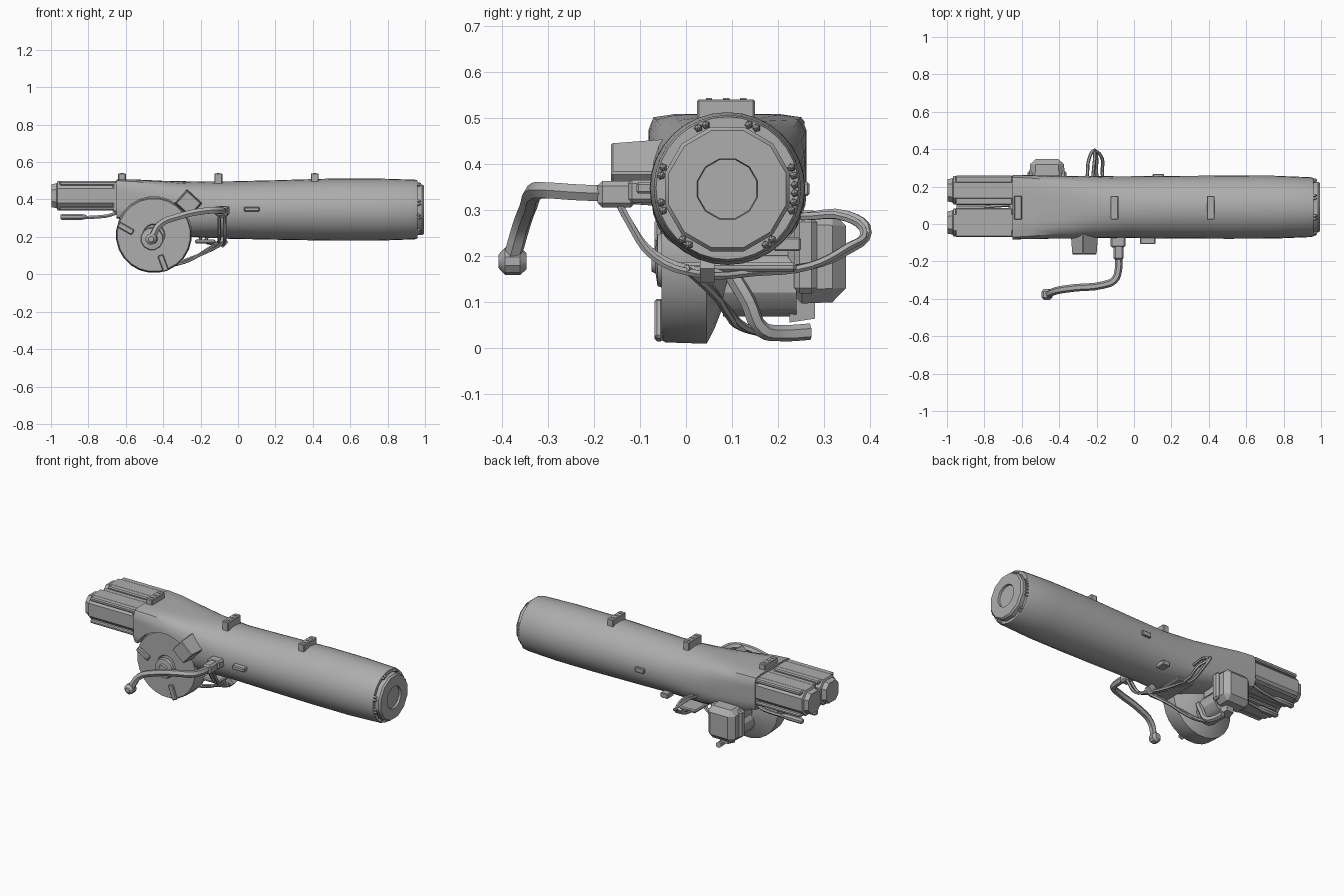
import bpy, bmesh, math
from mathutils import Vector, Matrix

cube = bpy.data.objects.get("Cube")
if cube:
    bpy.data.objects.remove(cube, do_unlink=True)

grey = bpy.data.materials.new("plain_grey")
grey.use_nodes = True
COLOUR = (0.42, 0.42, 0.42, 1)
grey.diffuse_color = COLOUR
grey.node_tree.nodes["Principled BSDF"].inputs["Base Color"].default_value = COLOUR


def finish(name, bm, smooth=True):
    bmesh.ops.remove_doubles(bm, verts=bm.verts, dist=1e-5)
    bmesh.ops.recalc_face_normals(bm, faces=bm.faces)
    mesh = bpy.data.meshes.new(name)
    bm.to_mesh(mesh)
    bm.free()
    mesh.materials.append(grey)
    ob = bpy.data.objects.new(name, mesh)
    bpy.context.collection.objects.link(ob)
    if smooth:
        activate(ob)
        bpy.ops.object.shade_smooth_by_angle(angle=math.radians(30))
    return ob


def activate(ob):
    bpy.ops.object.select_all(action='DESELECT')
    ob.select_set(True)
    bpy.context.view_layer.objects.active = ob


def loft(name, rings, smooth=True):
    """Skin a list of equal-sized closed rings and cap both ends."""
    bm = bmesh.new()
    loops = [[bm.verts.new(p) for p in ring] for ring in rings]
    n = len(loops[0])
    for a, b in zip(loops, loops[1:]):
        for i in range(n):
            j = (i + 1) % n
            bm.faces.new((a[i], a[j], b[j], b[i]))
    bm.faces.new(loops[0])
    bm.faces.new(loops[-1])
    return finish(name, bm, smooth)


def lathe(name, profile, centre, axis, n=24, smooth=True):
    """Turn (radius, offset) pairs about the x or y axis."""
    rings = []
    for r, h in profile:
        ring = []
        for i in range(n):
            t = math.tau * (i + 0.5) / n
            u, v = r * math.cos(t), r * math.sin(t)
            ring.append(Vector(centre) + Vector((h, u, v) if axis == 'x' else (u, h, v)))
        rings.append(ring)
    return loft(name, rings, smooth)


def box(name, lo, hi, tilt=0, bevel=0.0, taper=1.0):
    """Box between two corners, tilted about y, with its +y end tapered."""
    lo, hi = Vector(lo), Vector(hi)
    size = hi - lo
    bm = bmesh.new()
    bmesh.ops.create_cube(bm, size=1)
    for v in bm.verts:
        k = taper if v.co.y > 0 else 1
        v.co = Vector((v.co.x * size.x * k, v.co.y * size.y, v.co.z * size.z * k))
    if bevel:
        bmesh.ops.bevel(bm, geom=bm.edges[:], offset=bevel, segments=1, affect='EDGES')
    bmesh.ops.transform(bm, verts=bm.verts, matrix=Matrix.Translation((lo + hi) / 2)
                        @ Matrix.Rotation(math.radians(tilt), 4, 'Y'))
    return finish(name, bm, False)


def tube(name, points, radius):
    """Smooth round pipe through the points."""
    curve = bpy.data.curves.new(name, 'CURVE')
    curve.dimensions = '3D'
    curve.bevel_depth = radius
    curve.bevel_resolution = 1
    curve.resolution_u = 4
    curve.use_fill_caps = True
    sp = curve.splines.new('BEZIER')
    sp.bezier_points.add(len(points) - 1)
    for bp, p in zip(sp.bezier_points, points):
        bp.co = p
        bp.handle_left_type = bp.handle_right_type = 'AUTO'
    ob = bpy.data.objects.new(name, curve)
    bpy.context.collection.objects.link(ob)
    curve.materials.append(grey)
    activate(ob)
    bpy.ops.object.convert(target='MESH')
    bpy.ops.object.shade_smooth_by_angle(angle=math.radians(50))
    return ob


YC, ZC = 0.09, 0.345

# Main barrel: round at the right, squaring off into a cowl at the left
sections = [  # x, top, bottom, half width, squareness
    (-0.65, 0.508, 0.30, 0.172, 10), (-0.55, 0.507, 0.27, 0.171, 7),
    (-0.40, 0.500, 0.235, 0.168, 4), (-0.25, 0.497, 0.20, 0.166, 2.7),
    (-0.05, 0.497, 0.19, 0.165, 2), (0.20, 0.503, 0.185, 0.167, 2),
    (0.50, 0.512, 0.18, 0.169, 2), (0.75, 0.512, 0.18, 0.168, 2),
    (0.945, 0.506, 0.187, 0.160, 2), (0.96, 0.502, 0.192, 0.155, 2)]
rings = []
for x, top, bottom, half, power in sections:
    ring = []
    for i in range(32):
        c, s = math.cos(math.tau * i / 32), math.sin(math.tau * i / 32)
        k = (abs(c) ** power + abs(s) ** power) ** (-1 / power)
        ring.append((x, YC + half * c * k, (top + bottom) / 2 + (top - bottom) / 2 * s * k))
    rings.append(ring)
barrel = loft("barrel", rings)

# Round pocket in the cowl for the drum
DRUM = (-0.45, 0, 0.21)
cutter = lathe("drum_cutter", [(0.205, -0.3), (0.205, -0.04)], DRUM, 'y', 24, False)
cutter.hide_render = True
cut = barrel.modifiers.new("pocket", 'BOOLEAN')
cut.operation = 'DIFFERENCE'
cut.object = cutter
activate(barrel)
bpy.ops.object.modifier_apply(modifier="pocket")
bpy.data.objects.remove(cutter, do_unlink=True)

# End cap with a recessed window and bolts in groups around the rim
lathe("end_cap", [(0, 0.982), (0.066, 0.982), (0.068, 0.995), (0.132, 0.995),
                  (0.140, 0.985), (0.140, 0.95)], (0, YC, ZC), 'x', 12)
for group in (15, 0, -15, 68, 112, 165, 195, 232, 308):
    for step in (-3.5, 3.5):
        a = math.radians(group + step)
        spot = (0.965, YC + 0.147 * math.cos(a), ZC + 0.147 * math.sin(a))
        lathe("cap_bolt", [(0.010, -0.01), (0.008, 0.005), (0.002, 0.013)], spot, 'x', 5, False)

# Twin chamfered pods at the left end, each with side ribs
for yc in (0.008, 0.180):
    pod = []
    for x, s in ((-0.64, 1), (-0.965, 1), (-0.97, 0.85), (-0.998, 0.78)):
        ring = []
        for u, v in ((1, 0.5), (0.55, 1), (-0.55, 1), (-1, 0.5),
                     (-1, -0.5), (-0.55, -1), (0.55, -1), (1, -0.5)):
            ring.append((x, yc + 0.076 * u * s, 0.42 + 0.078 * v * s))
        pod.append(ring)
    loft("end_pod", pod, False)
    for side in (-1, 1):
        y = yc + side * 0.058
        box("pod_rib", (-0.955, y - 0.02, 0.475), (-0.65, y + 0.02, 0.498), bevel=0.006)
        box("pod_lower_rib", (-0.955, y - 0.02, 0.34), (-0.65, y + 0.02, 0.36), bevel=0.006)
box("pod_collar", (-0.67, -0.07, 0.33), (-0.64, 0.25, 0.495), bevel=0.008)

# Mounting lugs along the top
for x in (-0.62, -0.105, 0.41):
    box("top_lug", (x - 0.021, 0.024, 0.47), (x + 0.021, 0.15, 0.54), bevel=0.004)
    for y in (0.05, 0.087, 0.124):
        bolt = box("lug_bolt", (x - 0.007, y - 0.007, 0.538), (x + 0.007, y + 0.007, 0.543))

# Drum, hub, shaft and gearbox underneath
lathe("drum", [(0, -0.045), (0.055, -0.045), (0.06, -0.053), (0.195, -0.053), (0.2, -0.045),
               (0.203, 0.045), (0.17, 0.062), (0.11, 0.085), (0.06, 0.105), (0, 0.105)], DRUM, 'y')
lathe("drum_hub", [(0.062, -0.05), (0.058, -0.062), (0.03, -0.066), (0.025, -0.075)], (-0.46, 0, 0.19), 'y', 12)
lathe("drum_shaft", [(0.075, 0.08), (0.075, 0.24)], (-0.45, 0, 0.14), 'y', 12)
box("gearbox", (-0.56, 0.222, 0.095), (-0.37, 0.348, 0.30), bevel=0.03, taper=0.95)
box("gearbox_band", (-0.57, 0.235, 0.118), (-0.36, 0.285, 0.285), bevel=0.012)
box("gearbox_bracket", (-0.53, 0.12, 0.2), (-0.40, 0.25, 0.30))
box("gearbox_foot", (-0.49, 0.225, 0.055), (-0.42, 0.28, 0.11), taper=0.7)
for x, z, tilt in ((-0.60, 0.245, 30), (-0.40, 0.06, 70)):
    box("drum_clip", (x - 0.045, -0.068, z - 0.016), (x + 0.045, -0.05, z + 0.016), tilt, 0.005)
tube("drum_outlet", [(-0.38, 0.1, 0.16), (-0.37, 0.135, 0.10), (-0.38, 0.165, 0.04),
                     (-0.40, 0.21, 0.032), (-0.41, 0.27, 0.035)], 0.018)

# Tilted housing and small plate on the front side
box("tilted_housing", (-0.315, -0.163, 0.335), (-0.215, -0.03, 0.425), 42, 0.004, 1.15)
box("side_plate", (0.032, -0.108, 0.335), (0.115, -0.05, 0.36), bevel=0.005)

# Crank handle with its bracket
box("handle_bracket", (-0.125, -0.125, 0.315), (-0.045, -0.05, 0.365), bevel=0.008)
box("handle_socket", (-0.11, -0.192, 0.305), (-0.055, -0.11, 0.362), bevel=0.01)
tube("handle", [(-0.083, -0.16, 0.335), (-0.083, -0.24, 0.338), (-0.105, -0.30, 0.342),
                (-0.17, -0.327, 0.34), (-0.32, -0.342, 0.308), (-0.42, -0.358, 0.265),
                (-0.46, -0.378, 0.195)], 0.020)
lathe("handle_knob", [(0.015, -0.032), (0.03, -0.018), (0.03, 0.014), (0.018, 0.028)],
      (-0.465, -0.375, 0.188), 'y', 10)

# Cables slung under the barrel and looping round the far side
for k, x in enumerate((-0.10, -0.07)):
    z = 0.008 * k
    tube("sling_cable", [(x, -0.16, 0.345), (x, -0.125, 0.275), (x, -0.07, 0.205 - z),
                         (x - 0.01, 0.03, 0.168 - z), (x - 0.07, 0.15, 0.172 - z),
                         (x - 0.10, 0.27, 0.178), (x - 0.10, 0.35, 0.21 + z),
                         (x - 0.11 - 3 * z, 0.395 - z, 0.25), (x - 0.14, 0.35, 0.29 - z),
                         (x - 0.15, 0.25, 0.285)], 0.009)
    tube("drum_cable", [(x, 0.0, 0.172), (-0.16 + z, 0.05, 0.135 - z),
                        (-0.26, 0.09, 0.075 + z), (-0.36, 0.12 + z, 0.045), (-0.40, 0.17, 0.03)], 0.009)
box("cable_clamp", (-0.105, 0.03, 0.15), (-0.06, 0.062, 0.195), 45)
box("cable_strap", (-0.23, -0.02, 0.165), (-0.12, 0.24, 0.185), bevel=0.006)

# Cables ending in plugs below the pods
for y in (0.10, 0.235):
    tube("pod_cable", [(-0.55, y, 0.27), (-0.64, y, 0.325), (-0.70, y, 0.312), (-0.82, y - 0.01, 0.303)], 0.010)
    lathe("pod_plug", [(0.012, -0.95), (0.018, -0.94), (0.018, -0.84), (0.010, -0.81)],
          (0, y - 0.01, 0.307), 'x', 8)

# Small fittings on the far side
box("far_fitting", (0.10, 0.24, 0.33), (0.16, 0.268, 0.36), bevel=0.004)
box("far_fitting_low", (-0.05, 0.19, 0.21), (0.0, 0.25, 0.24), bevel=0.004)
